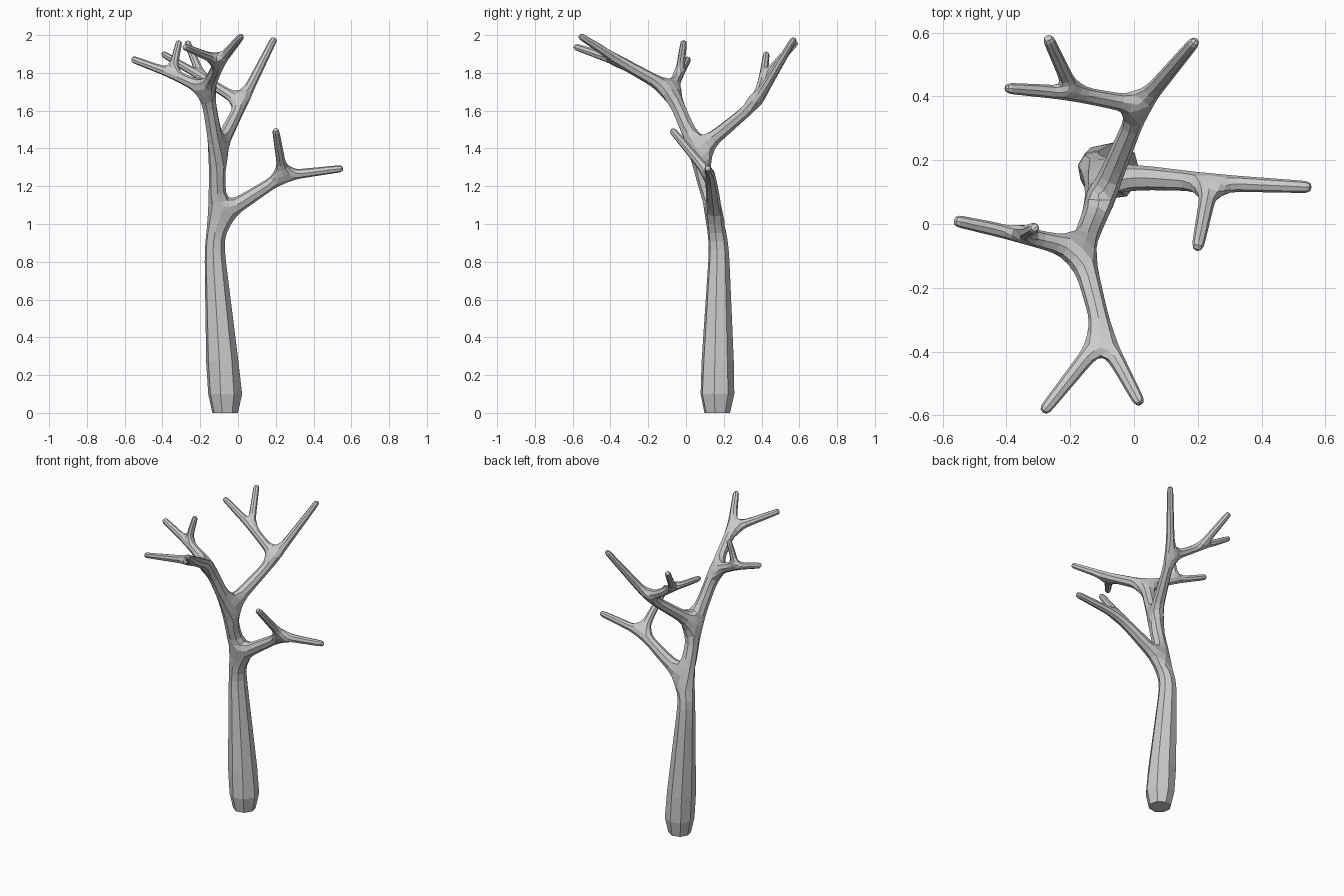
import bpy

# Branch skeleton: each node is (parent, x, y, z, radius)
nodes = [
    (None, -0.068, 0.165, 0.05, 0.108),   # 0 trunk foot
    (0, -0.125, 0.175, 0.87, 0.058),      # 1 trunk
    (1, -0.112, 0.155, 1.03, 0.050),      # 2 lower fork
    (2, 0.240, 0.130, 1.255, 0.030),      # 3 right limb
    (3, 0.560, 0.115, 1.295, 0.020),
    (3, 0.198, -0.080, 1.505, 0.020),
    (2, -0.110, 0.060, 1.38, 0.045),      # 6 upper fork
    (6, 0.020, 0.370, 1.64, 0.031),       # 7 back limb
    (7, 0.195, 0.577, 1.988, 0.019),
    (7, -0.190, 0.410, 1.775, 0.026),     # 9 back twig fork
    (9, -0.406, 0.426, 1.907, 0.018),
    (9, -0.272, 0.588, 1.968, 0.019),
    (6, -0.165, -0.080, 1.71, 0.040),     # 12 front fork
    (12, -0.350, -0.035, 1.795, 0.026),   # 13 left twig fork
    (13, -0.567, 0.012, 1.876, 0.020),
    (13, -0.310, -0.010, 1.975, 0.018),
    (12, -0.095, -0.350, 1.86, 0.031),    # 16 front twig fork
    (16, 0.022, -0.568, 2.0, 0.019),
    (16, -0.288, -0.593, 1.940, 0.019),
]
mesh = bpy.data.meshes.new("tree")
mesh.from_pydata([n[1:4] for n in nodes],
                 [(n[0], i) for i, n in enumerate(nodes) if n[0] is not None], [])
tree = bpy.data.objects.new("bare_tree", mesh)
bpy.context.collection.objects.link(tree)

# Skin the skeleton, then round the square limbs into eight sides
skin = tree.modifiers.new("skin", 'SKIN')
skin.use_smooth_shade = False
skin.branch_smoothing = 0.0
for v, n in zip(mesh.skin_vertices[0].data, nodes):
    v.radius = (n[4], n[4])
mesh.skin_vertices[0].data[0].use_root = True
sub = tree.modifiers.new("round", 'SUBSURF')
sub.levels = sub.render_levels = 1
bpy.context.view_layer.objects.active = tree
tree.select_set(True)
for name in ("skin", "round"):
    bpy.ops.object.modifier_apply(modifier=name)

# Flatten the foot: lowest nine points form the sole, next eight the flare
low = sorted(tree.data.vertices, key=lambda v: v.co.z)[:17]
for i, v in enumerate(low):
    v.co.z = 0.0 if i < 9 else 0.1
    dx, dy = v.co.x + 0.068, v.co.y - 0.165
    r = (dx * dx + dy * dy) ** 0.5
    if r > 0.01:
        s = (0.069 if i < 9 else 0.091) / r
        v.co.x, v.co.y = -0.068 + dx * s, 0.165 + dy * s
